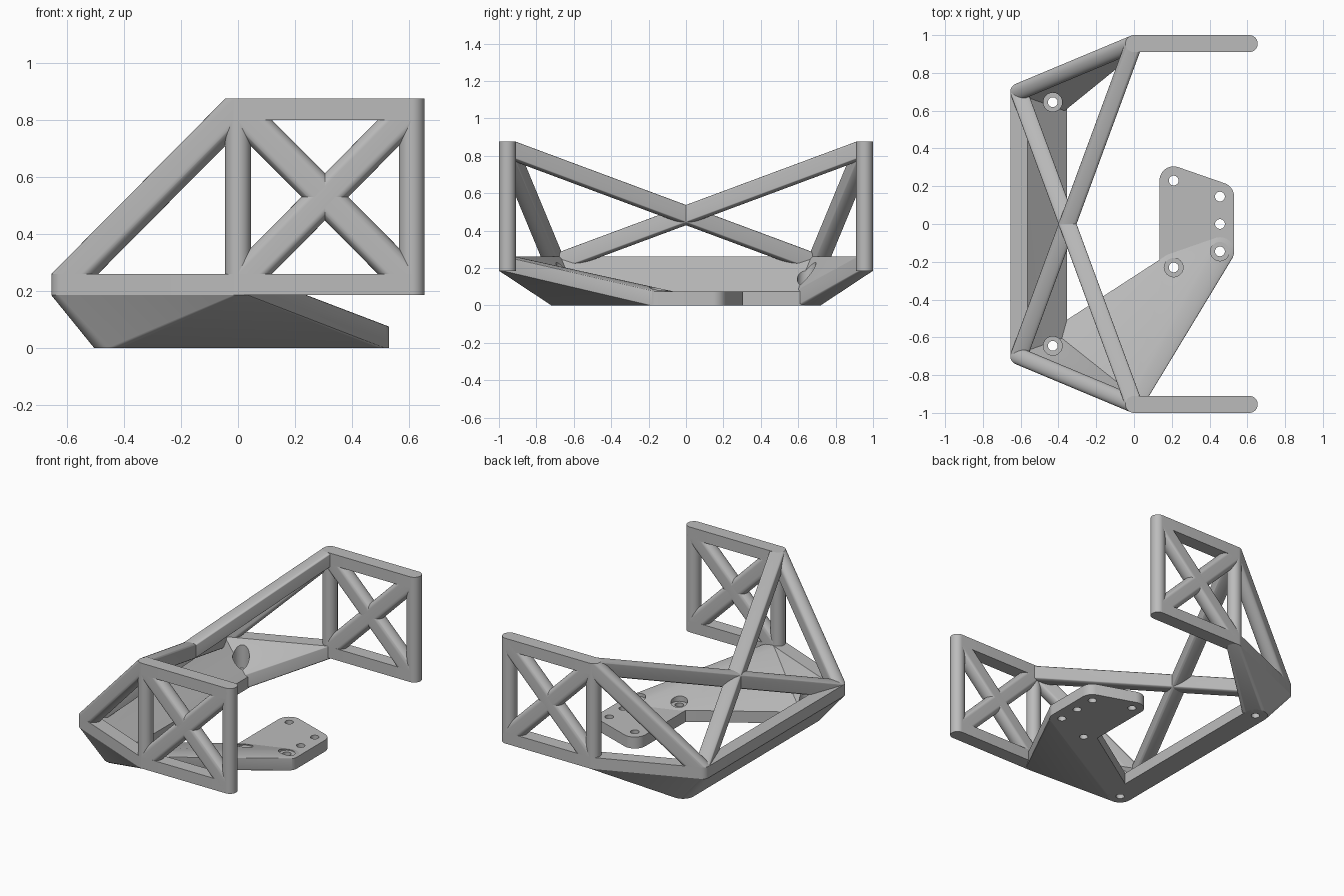
import bpy, bmesh, math

if "Cube" in bpy.data.objects:
    bpy.data.objects.remove(bpy.data.objects["Cube"], do_unlink=True)

grey = bpy.data.materials.new("plain grey")
grey.use_nodes = True
grey.diffuse_color = (0.5, 0.5, 0.5, 1)
grey.node_tree.nodes["Principled BSDF"].inputs["Base Color"].default_value = (0.5, 0.5, 0.5, 1)

THICK = 0.075      # height of every joint disc
ROD, BOSS = 0.045, 0.075
LOW, HIGH = 0.185, 0.8
SEGMENTS = 48


def joint(x, y, z, radius=ROD):
    """A flat upright disc: the building block of every part."""
    return (x, y, z, radius)


def hull(name, *joints):
    """Make a solid skin stretched around several discs."""
    bm = bmesh.new()
    for x, y, z, r in joints:
        for i in range(SEGMENTS):
            a = math.tau * i / SEGMENTS
            for h in (0, THICK):
                bm.verts.new((x + r * math.cos(a), y + r * math.sin(a), z + h))
    bmesh.ops.convex_hull(bm, input=bm.verts[:])
    bmesh.ops.delete(bm, geom=[v for v in bm.verts if not v.link_faces], context='VERTS')
    bmesh.ops.dissolve_limit(bm, angle_limit=math.radians(0.3),
                             verts=bm.verts[:], edges=bm.edges[:])
    bmesh.ops.recalc_face_normals(bm, faces=bm.faces[:])
    mesh = bpy.data.meshes.new(name)
    bm.to_mesh(mesh)
    bm.free()
    mesh.materials.append(grey)
    obj = bpy.data.objects.new(name, mesh)
    bpy.context.collection.objects.link(obj)
    return obj


def cutter(name, centres, radius, bottom, top):
    """Upright drill bits joined in one helper object."""
    bm = bmesh.new()
    for x, y in centres:
        made = bmesh.ops.create_cone(bm, cap_ends=True, segments=32, radius1=radius,
                                     radius2=radius, depth=top - bottom)
        bmesh.ops.translate(bm, verts=made["verts"], vec=(x, y, (top + bottom) / 2))
    mesh = bpy.data.meshes.new(name)
    bm.to_mesh(mesh)
    bm.free()
    mesh.materials.append(grey)
    obj = bpy.data.objects.new(name, mesh)
    bpy.context.collection.objects.link(obj)
    obj.hide_render = True
    return obj


parts, drilled = [], []
foot, elbow_low, elbow_high = {}, {}, {}
corner = {}

# Side frames, mirrored front to back
for side, s in (("front", -1), ("back", 1)):
    elbow_low[s], elbow_high[s] = joint(0, 0.955 * s, LOW), joint(0, 0.955 * s, HIGH)
    end_low, end_high = joint(0.61, 0.955 * s, LOW), joint(0.61, 0.955 * s, HIGH)
    corner[s] = joint(-0.61, 0.7 * s, LOW)
    foot[s] = joint(-0.43, 0.645 * s, 0, BOSS)
    for label, a, b in (("inner_post", elbow_low[s], elbow_high[s]),
                        ("outer_post", end_low, end_high),
                        ("bottom_rail", elbow_low[s], end_low),
                        ("top_rail", elbow_high[s], end_high),
                        ("rising_brace", elbow_low[s], end_high),
                        ("falling_brace", elbow_high[s], end_low),
                        ("corner_rail", corner[s], elbow_low[s]),
                        ("sloping_strut", corner[s], elbow_high[s])):
        parts.append(hull(f"{side}_{label}", a, b))
    drilled.append(hull(f"{side}_gusset", elbow_low[s], corner[s], foot[s]))

# Long crossing struts and the end wall
for side, s in (("front", -1), ("back", 1)):
    parts.append(hull(f"{side}_cross_strut", corner[s], elbow_high[-s]))
parts.append(hull("end_rail", corner[-1], corner[1]))
drilled.append(hull("end_wall", corner[-1], corner[1], foot[-1], foot[1]))

# Mounting plate and the web that carries it
bolts = [(0.21, -0.23), (0.455, -0.145), (0.455, 0.145), (0.21, 0.23)]
bosses = [joint(x, y, 0, BOSS) for x, y in bolts]
drilled.append(hull("mounting_plate", *bosses))
drilled.append(hull("plate_web", elbow_low[-1], foot[-1], bosses[0], bosses[1]))

# Bolt holes and their counterbores
feet = [foot[s][:2] for s in (-1, 1)]
holes = cutter("hole_cutter", bolts + feet + [(0.455, 0)], 0.026, -0.1, 0.4)
bores = cutter("counterbore_cutter", bolts[:2] + feet, 0.05, THICK + 0.001, 0.45)
for obj in drilled:
    bpy.context.view_layer.objects.active = obj
    for tool in (bores, holes):
        mod = obj.modifiers.new(tool.name, 'BOOLEAN')
        mod.operation, mod.solver, mod.object = 'DIFFERENCE', 'EXACT', tool
        bpy.ops.object.modifier_apply(modifier=mod.name)
for tool in (holes, bores):
    bpy.data.objects.remove(tool, do_unlink=True)

# Smooth round sides, crisp edges
bpy.ops.object.select_all(action='DESELECT')
for obj in parts + drilled:
    obj.select_set(True)
bpy.context.view_layer.objects.active = parts[0]
bpy.ops.object.shade_smooth_by_angle(angle=math.radians(25))
